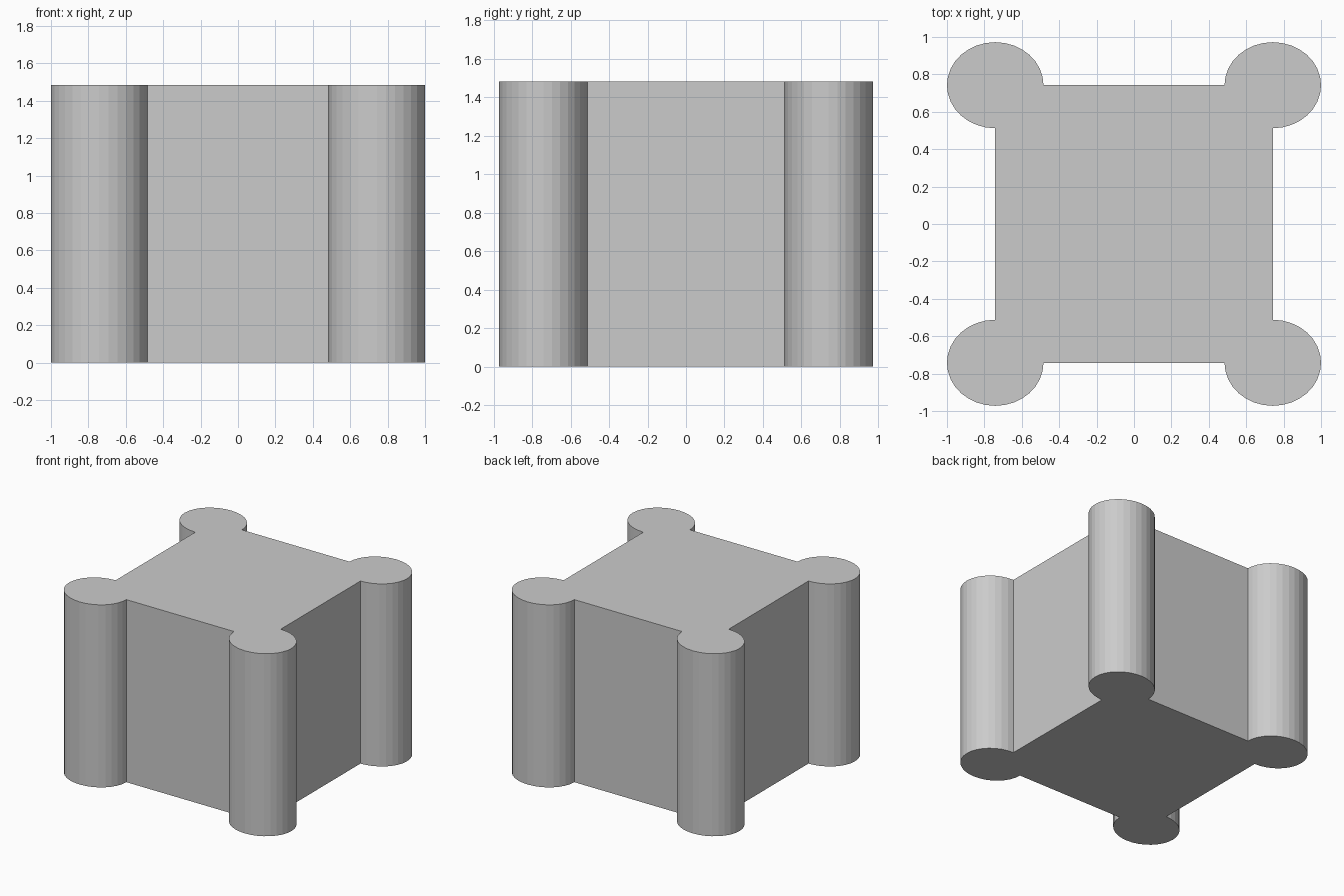
import bpy, bmesh
from math import cos, sin, radians

if "Cube" in bpy.data.objects:
    bpy.data.objects.remove(bpy.data.objects["Cube"])

HALF, RX, RY, HEIGHT, SIDES = 0.742, 0.258, 0.23, 1.483, 32

# Outline: square with a three-quarter oval turret round each corner
outline = []
for k, (sx, sy) in enumerate([(1, 1), (-1, 1), (-1, -1), (1, -1)]):
    for i in range(SIDES * 3 // 4 + 1):
        a = radians(-90 + 90 * k + 360 * i / SIDES)
        outline.append((sx * HALF + RX * cos(a), sy * HALF + RY * sin(a), 0))

# Extrude the outline into the solid block
bm = bmesh.new()
base = bm.faces.new([bm.verts.new(p) for p in outline])
top = bmesh.ops.extrude_face_region(bm, geom=[base], use_keep_orig=True)
bmesh.ops.translate(bm, vec=(0, 0, HEIGHT),
                    verts=[g for g in top["geom"] if isinstance(g, bmesh.types.BMVert)])
bmesh.ops.recalc_face_normals(bm, faces=bm.faces)

mesh = bpy.data.meshes.new("turreted_block")
bm.to_mesh(mesh)
bm.free()
bpy.context.collection.objects.link(bpy.data.objects.new("turreted_block", mesh))
